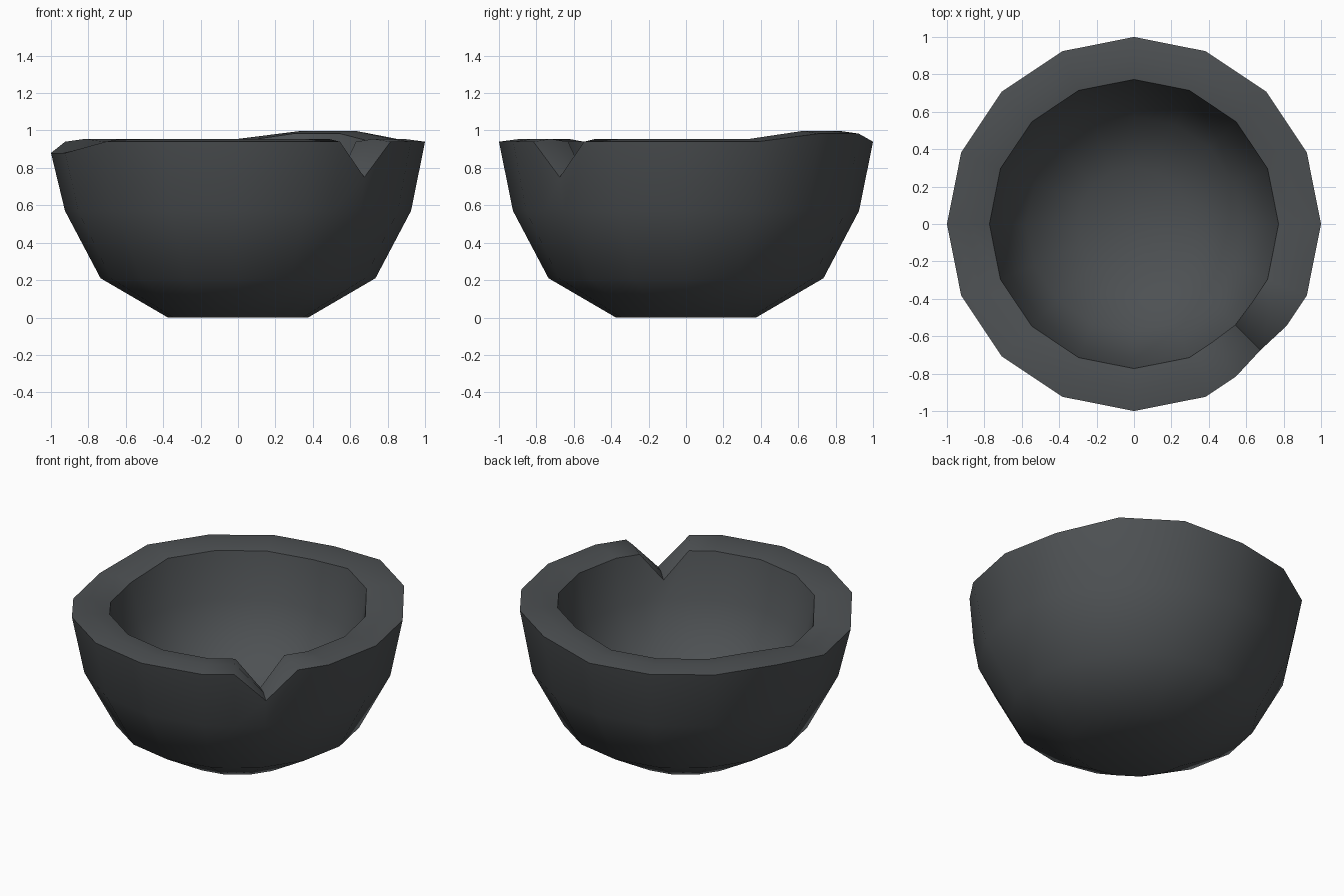
import bpy, bmesh, math

if "Cube" in bpy.data.objects:
    bpy.data.objects.remove(bpy.data.objects["Cube"])

# Dark stone colour
stone = bpy.data.materials.new("dark_stone")
stone.diffuse_color = (0.075, 0.082, 0.087, 1)
stone.use_nodes = True
stone.node_tree.nodes["Principled BSDF"].inputs["Base Color"].default_value = stone.diffuse_color

# Closed profile, outside base to inside floor: radius, height
profile = [(0.375, 0), (0.735, 0.21), (0.925, 0.57), (1.0, 0.94),   # outer wall
           (0.887, 0.955), (0.773, 0.94),                          # rim crest, inner lip
           (0.715, 0.65), (0.575, 0.38), (0.30, 0.23)]              # bowl inside
RIM = (3, 4, 5)
NOTCH = 14                                        # side corner at the front right
notch_radius = {3: 0.955, 4: 0.86, 5: 0.765}
lift = {2: 0.043, 3: 0.043, 8: -0.06, 9: -0.06}   # worn, uneven rim

# Sixteen corners, plus two edge midpoints beside the notch
columns = sorted(list(range(16)) + [NOTCH - 0.5, NOTCH + 0.5])

bm = bmesh.new()
rings = []
for k, (radius, height) in enumerate(profile):
    ring = []
    for c in columns:
        r, z = radius, height
        if c != int(c):
            r *= math.cos(math.pi / 16)           # stay on the straight side
        if k in RIM:
            z += lift.get(c, 0)
            if c == NOTCH:                        # chipped V notch
                r, z = notch_radius[k], z - 0.19
        a = c * math.pi / 8
        ring.append(bm.verts.new((r * math.cos(a), r * math.sin(a), z)))
    rings.append(ring)

n = len(columns)
for low, high in zip(rings, rings[1:]):
    for i in range(n):
        j = (i + 1) % n
        bm.faces.new((low[i], low[j], high[j], high[i]))

# Base and inner floor fans
for ring, z in ((rings[0], 0), (rings[-1], 0.2)):
    centre = bm.verts.new((0, 0, z))
    for i in range(n):
        bm.faces.new((ring[i], ring[(i + 1) % n], centre))

bmesh.ops.recalc_face_normals(bm, faces=bm.faces)
for f in bm.faces:
    f.smooth = True
for e in bm.edges:                                # crisp rim and notch bottom
    e.smooth = e.calc_face_angle(0) < math.radians(58)

# Keep the rim lips sharp all the way round
for k in (3, 5):
    for i in range(n):
        bm.edges.get((rings[k][i], rings[k][(i + 1) % n])).smooth = False

mesh = bpy.data.meshes.new("bowl")
bm.to_mesh(mesh)
bm.free()
mesh.materials.append(stone)
bowl = bpy.data.objects.new("bowl", mesh)
bpy.context.collection.objects.link(bowl)
